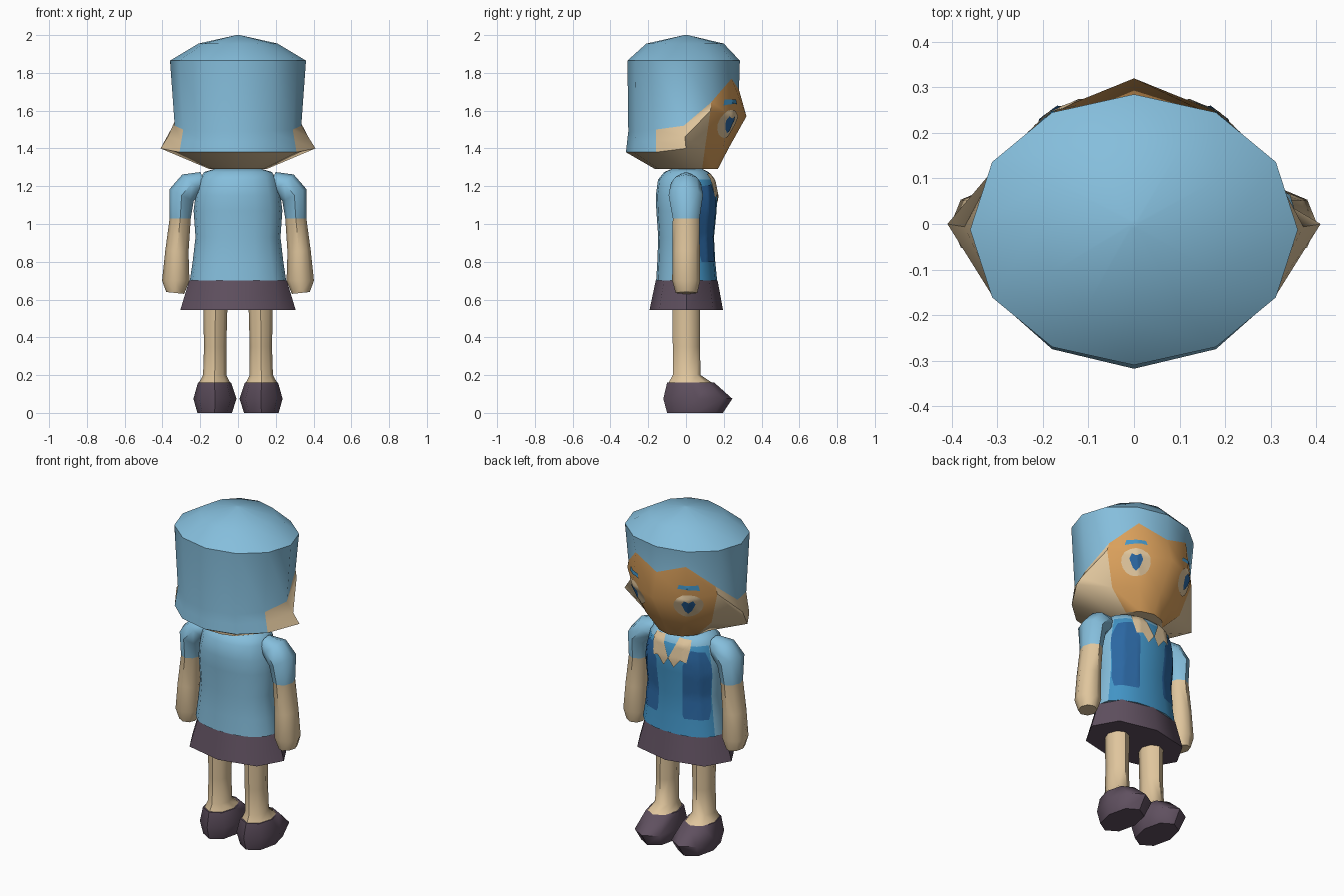
import bpy, bmesh, math
from mathutils import Vector
from mathutils.bvhtree import BVHTree

if "Cube" in bpy.data.objects:
    bpy.data.objects.remove(bpy.data.objects["Cube"])

COLOURS = {
    "light_blue": (0.235, 0.515, 0.716), "skin": (0.74, 0.56, 0.335),
    "tan_face": (0.70, 0.35, 0.105), "plum": (0.115, 0.08, 0.115),
    "mid_blue": (0.055, 0.30, 0.57), "dark_blue": (0.024, 0.135, 0.36),
}
MATS = {}
for n, c in COLOURS.items():
    MATS[n] = bpy.data.materials.new(n)
    MATS[n].diffuse_color = (*c, 1)


def finish(name, bm, mats, angle=50):
    me = bpy.data.meshes.new(name)
    bm.to_mesh(me)
    ob = bpy.data.objects.new(name, me)
    bpy.context.collection.objects.link(ob)
    for m in mats:
        me.materials.append(MATS[m])
    bpy.ops.object.select_all(action='DESELECT')
    ob.select_set(True)
    bpy.context.view_layer.objects.active = ob
    bpy.ops.object.shade_smooth_by_angle(angle=math.radians(angle))
    return ob


def skin_rings(rings, rule):
    """Bridge rings of points, cap both ends; rule(ring, column) gives the material."""
    bm = bmesh.new()
    vs = [[bm.verts.new(p) for p in r] for r in rings]
    n = len(vs[0])
    for i in range(len(vs) - 1):
        for j in range(n):
            k = (j + 1) % n
            f = bm.faces.new((vs[i][j], vs[i][k], vs[i + 1][k], vs[i + 1][j]))
            f.material_index = rule(i, j)
    bm.faces.new(vs[0]).material_index = rule(0, n // 2)
    bm.faces.new(vs[-1]).material_index = rule(len(vs) - 2, n // 2)
    bmesh.ops.recalc_face_normals(bm, faces=bm.faces)
    return bm


def oval(x0, x1, y0, y1, z0, z1, n=8, side=1, corner=1.0):
    """Oval ring; z0 is the height at x0 and z1 the height at x1."""
    pts = []
    for j in range(n):
        a = 2 * math.pi * j / n
        c, s = math.cos(a), math.sin(a)
        k = 1 + (corner - 1) * math.sin(2 * a) ** 2
        pts.append((side * ((x0 + x1) / 2 + (x1 - x0) / 2 * c * k),
                    (y0 + y1) / 2 + (y1 - y0) / 2 * s * k,
                    (z0 + z1) / 2 + (z1 - z0) / 2 * c))
    return pts


def decal(name, tree, outline, mat, offset=0.004, steps=6):
    """Thin painted plate wrapped on a surface; outline is (angle from +y, z)."""
    n = len(outline)
    dense = []
    for i in range(n):
        (a, z), (b, w) = outline[i], outline[(i + 1) % n]
        m = max(1, math.ceil(max(abs(b - a) / 0.06, abs(w - z) / 0.03)))
        dense += [(a + (b - a) * t / m, z + (w - z) * t / m) for t in range(m)]
    ca = sum(p[0] for p in dense) / len(dense)
    cz = sum(p[1] for p in dense) / len(dense)

    def hit(a, z):
        d = Vector((math.sin(a), math.cos(a), 0))
        loc = tree.ray_cast(d + Vector((0, 0, z)), -d)[0]
        return (loc if loc else d * 0.1 + Vector((0, 0, z))) + d * offset

    bm = bmesh.new()
    mid = bm.verts.new(hit(ca, cz))
    rings = [[bm.verts.new(hit(ca + (a - ca) * t / steps, cz + (z - cz) * t / steps))
              for a, z in dense] for t in range(1, steps + 1)]
    N = len(dense)
    for j in range(N):
        k = (j + 1) % N
        bm.faces.new((mid, rings[0][j], rings[0][k]))
        for r, q in zip(rings, rings[1:]):
            bm.faces.new((r[j], q[j], q[k], r[k]))
    bm.normal_update()
    if sum(f.normal.dot(Vector((f.calc_center_median().x, f.calc_center_median().y, 0)))
           for f in bm.faces) < 0:
        bmesh.ops.reverse_faces(bm, faces=bm.faces)
    finish(name, bm, [mat])


# ---- head: half rings from the face (column 0) round to the back (column 6)
def half(rx, ry, cy, zs):
    return [(rx * math.sin(k * math.pi / 6), cy + ry * math.cos(k * math.pi / 6), z)
            for k, z in enumerate(zs)]


def whole(h):
    return h + [(-x, y, z) for x, y, z in h[5:0:-1]]


jaw = half(0.15, 0.165, 0.003, [1.29] * 7)
brim = [(0, .225, 1.40), (.13, .195, 1.40), (.24, .10, 1.40), (.41, 0, 1.40),
        (.31, -.16, 1.38), (.18, -.275, 1.38), (0, -.318, 1.38)]
hairline = half(0.335, 0.293, -0.0125, [1.71, 1.77, 1.645, 1.52, 1.50, 1.49, 1.49])
cheek = [(0, .32, 1.57), (.185, .245, 1.57), (.30, .13, 1.60)]
cheek += [tuple((p + q) / 2 for p, q in zip(brim[k], hairline[k])) for k in range(3, 7)]
crown = half(0.36, 0.2975, -0.0125, [1.865] * 7)
top = half(0.21, 0.205, -0.005, [1.955] * 7)
tip = half(0.01, 0.01, 0, [2.0] * 7)


def head_rule(i, j):
    j = min(j, 11 - j)
    if i >= 3:
        return 0
    if j < 2:
        return 2
    return 1 if i == 0 or j < 4 else 0


bm = skin_rings([whole(h) for h in (jaw, brim, cheek, hairline, crown, top, tip)], head_rule)
head_tree = BVHTree.FromBMesh(bm)
finish("head", bm, ["light_blue", "skin", "tan_face"], 45)

# ---- eyes and brows
for s, side in ((1, "right"), (-1, "left")):
    ea, ez = 0.655, 1.53
    ring = [(s * (ea + 0.29 * math.cos(t * math.pi / 8)), ez + 0.075 * math.sin(t * math.pi / 8))
            for t in range(16)]
    decal(side + "_eye_surround", head_tree, ring, "skin", 0.004)
    iris = [(-.13, .015), (-.08, .04), (0, .028), (.08, .04), (.13, .015), (.07, -.03), (0, -.05), (-.07, -.03)]
    decal(side + "_iris", head_tree, [(s * (ea + a), ez + z) for a, z in iris], "dark_blue", 0.008)
    brow = [(-.21, -.012), (-.18, .014), (.18, .014), (.21, -.018), (.12, -.014), (-.1, -.008)]
    decal(side + "_brow", head_tree, [(s * (ea + a), 1.645 + z) for a, z in brow], "mid_blue", 0.005)

# ---- torso: (half width, back, front, height)
TORSO = [(.255, -.158, .165, .70), (.24, -.152, .155, .80), (.225, -.147, .148, .93),
         (.235, -.157, .162, 1.07), (.225, -.16, .165, 1.15), (.205, -.148, .152, 1.235),
         (.18, -.115, .12, 1.275), (.13, -.08, .09, 1.29)]
bm = skin_rings([oval(-w, w, b, f, z, z, 16, corner=1.04) for w, b, f, z in TORSO], lambda i, j: 0)
for f in bm.faces:
    c = f.calc_center_median()
    if c.y > 0.065 and c.z < 1.22:
        f.material_index = 1
torso_tree = BVHTree.FromBMesh(bm)
finish("torso", bm, ["light_blue", "mid_blue"])

# ---- waistcoat panels and collar
for s, side in ((1, "right"), (-1, "left")):
    panel = [(.50, .82), (.55, .80), (1.2, .80), (1.27, .86), (1.27, 1.12), (1.15, 1.20), (.75, 1.21), (.50, 1.12)]
    decal(side + "_panel", torso_tree, [(s * a, z) for a, z in panel], "dark_blue", 0.004)
    lapel = [(.0, 1.15), (.20, 1.10), (.42, 1.15), (.62, 1.14), (.80, 1.265), (.35, 1.27)]
    decal(side + "_lapel", torso_tree, [(s * a, z) for a, z in lapel], "skin", 0.007)

# ---- skirt
bm = skin_rings([oval(-w, w, b, f, z, z, 8, corner=1.04)
                 for w, b, f, z in ((.305, -.193, .196, .545), (.258, -.16, .167, .702))], lambda i, j: 0)
finish("skirt", bm, ["plum"])

# ---- limbs: (x0, x1, y0, y1, z0, z1) rings, built on both sides
ARM = [(.285, .38, -.055, .06, .63, .64), (.257, .402, -.073, .075, .70, .70),
       (.262, .385, -.072, .073, .85, .86), (.25, .362, -.07, .072, 1.03, 1.03),
       (.235, .362, -.092, .09, 1.12, 1.185), (.19, .295, -.08, .08, 1.17, 1.262),
       (.16, .20, -.045, .045, 1.19, 1.275)]
LEG = [(.04, .21, -.095, .145, .155, .155), (.062, .185, -.07, .078, .20, .20),
       (.062, .18, -.07, .073, .35, .35), (.055, .185, -.072, .073, .60, .60)]
SHOE = [(.032, .215, -.10, .195, 0, 0), (.008, .236, -.12, .245, .075, .075),
        (.036, .212, -.10, .15, .16, .16)]
for s, side in ((1, "right"), (-1, "left")):
    bm = skin_rings([oval(*r, side=s) for r in ARM], lambda i, j: 1 if i < 3 else 0)
    finish(side + "_arm", bm, ["light_blue", "skin"])
    finish(side + "_leg", skin_rings([oval(*r, side=s) for r in LEG], lambda i, j: 0), ["skin"])
    finish(side + "_shoe", skin_rings([oval(*r, side=s, corner=1.03) for r in SHOE], lambda i, j: 0), ["plum"])

for m in bpy.data.materials:
    if m.users and not m.is_grease_pencil:
        m.use_nodes = True
        m.node_tree.nodes["Principled BSDF"].inputs["Base Color"].default_value = m.diffuse_color
